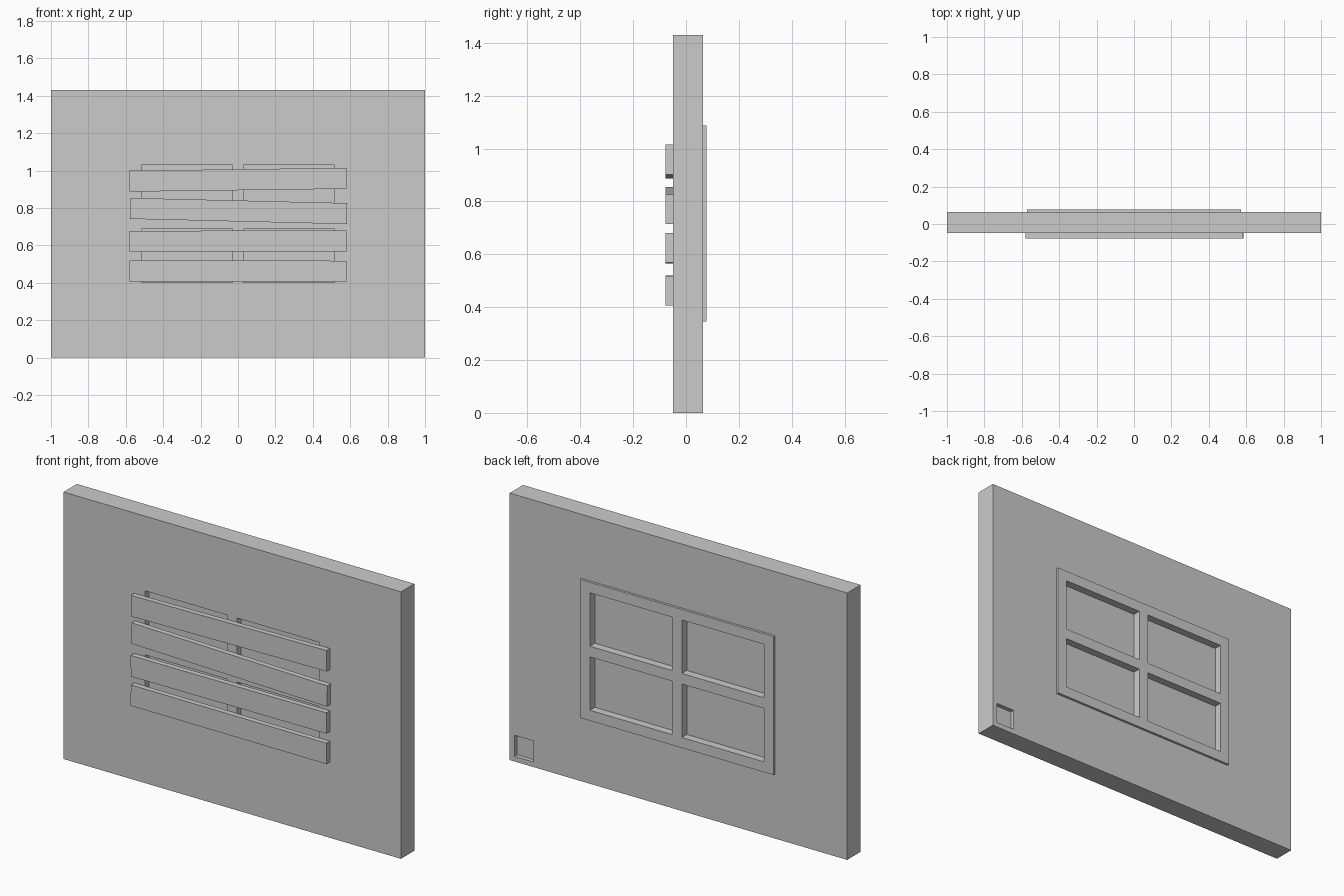
import bpy
from mathutils import Vector

if "Cube" in bpy.data.objects:
    bpy.data.objects.remove(bpy.data.objects["Cube"])


def box(name, lo, hi):
    lo, hi = Vector(lo), Vector(hi)
    bpy.ops.mesh.primitive_cube_add(size=1, location=(lo + hi) / 2)
    ob = bpy.context.object
    ob.name = name
    ob.scale = hi - lo
    bpy.ops.object.transform_apply(location=False, rotation=False, scale=True)
    return ob


def cut(target, name, lo, hi):
    cutter = box(name, lo, hi)
    cutter.hide_render = True
    mod = target.modifiers.new(name, 'BOOLEAN')
    mod.operation = 'DIFFERENCE'
    mod.solver = 'EXACT'
    mod.object = cutter
    bpy.context.view_layer.objects.active = target
    bpy.ops.object.modifier_apply(modifier=mod.name)
    bpy.data.objects.remove(cutter, do_unlink=True)


FRONT, BACK, OUT = -0.049, 0.064, 0.077

# Wall with a window hole and a small square recess low on the back
wall = box("wall", (-1, FRONT, 0), (1, BACK, 1.43))
cut(wall, "window_hole", (-0.573, -0.2, 0.345), (0.573, 0.2, 1.087))
cut(wall, "corner_recess", (0.86, 0.041, 0.027), (0.972, 0.2, 0.14))

# Window frame, flush at the front and proud at the back, with four panes
frame = box("window_frame", (-0.573, FRONT, 0.345), (0.573, OUT, 1.087))
for x0, x1 in ((-0.516, -0.029), (0.029, 0.516)):
    for z0, z1 in ((0.401, 0.687), (0.744, 1.03)):
        cut(frame, "opening", (x0, -0.2, z0), (x1, 0.2, z1))
        box("window_pane", (x0, -0.018, z0), (x1, 0.035, z1))

# Crooked planks nailed over the front: x, z, tilt about y
for x, z, tilt in ((0, 0.951, -0.013), (0.003, 0.784, 0.024),
                   (-0.001, 0.623, -0.003), (-0.001, 0.463, 0.002)):
    plank = box("plank", (x - 0.58, -0.078, z - 0.056), (x + 0.58, FRONT, z + 0.056))
    plank.rotation_euler.y = tilt
